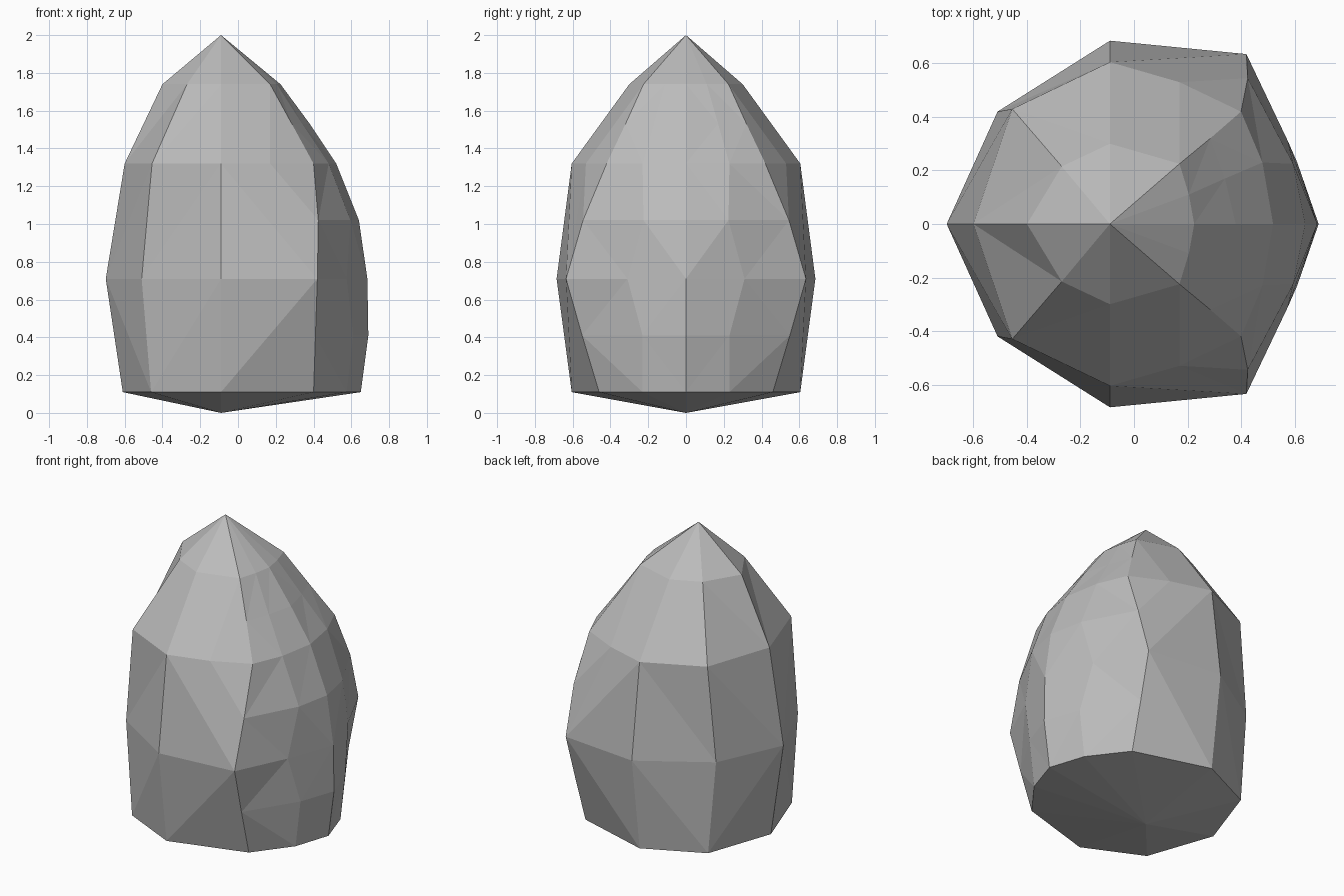
import bpy
import bmesh

default_cube = bpy.data.objects.get("Cube")
if default_cube:
    bpy.data.objects.remove(default_cube, do_unlink=True)

# Stone colour
stone_grey = bpy.data.materials.new("stone_grey")
stone_grey.use_nodes = True
grey = (0.5, 0.5, 0.5, 1)
stone_grey.diffuse_color = grey
shader = next(n for n in stone_grey.node_tree.nodes if n.type == "BSDF_PRINCIPLED")
shader.inputs["Base Color"].default_value = grey

coarse_levels = [0.11, 0.71, 1.32, 1.74]
fine_levels = [0.11, 0.41, 0.71, 1.02, 1.32, 1.53, 1.74]
axis_x = -0.09

bm = bmesh.new()


def column(points, levels):
    """Upright row of vertices, from the base ring to the crown ring."""
    return [bm.verts.new((x, y, z)) for (x, y), z in zip(points, levels)]


def strip(left, right, creases):
    """Triangulated facets between two columns; one crease sign per cell."""
    for i, crease in enumerate(creases):
        a, b, c, d = left[i], right[i], right[i + 1], left[i + 1]
        triangles = [(a, b, c), (a, c, d)] if crease == "/" else [(a, b, d), (b, c, d)]
        for triangle in triangles:
            bm.faces.new(triangle)


# Broad facets on the plain side
west = column([(-0.7 + 0.09, 0), (-0.7, 0), (-0.6, 0), (-0.4, 0)], coarse_levels)
slant = column([(-0.46, -0.43), (-0.51, -0.42), (-0.455, -0.43), (-0.27, -0.215)], coarse_levels)
front = column([(axis_x, -0.605), (axis_x, -0.685), (axis_x, -0.605), (axis_x, -0.3)], coarse_levels)

# Finer facets on the chipped side
corner = column([(0.4, -0.46), (0.41, -0.55), (0.42, -0.635), (0.425, -0.545),
                 (0.4, -0.42), (0.285, -0.32), (0.17, -0.225)], fine_levels)
chip = column([(0.575, -0.23), (0.61, -0.23), (0.575, -0.31), (0.595, -0.225),
               (0.48, -0.23), (0.34, -0.17), (0.205, -0.11)], fine_levels)
east = column([(0.65, 0), (0.69, 0), (0.685, 0), (0.64, 0),
               (0.52, 0), (0.38, 0), (0.225, 0)], fine_levels)

strip(west, slant, "\\//")
strip(slant, front, "///")
strip(corner, chip, "\\/\\/\\/")
strip(chip, east, "\\/\\/\\/")

# Large facets joining the broad side to the fine side
base, belly, shoulder, crown = front
shoulder_mid = bm.verts.new((0.17, -0.53, 1.32))
for facet in [
    (base, corner[0], corner[1], corner[2]),
    (base, corner[2], belly),
    (belly, corner[2], shoulder),
    (shoulder, corner[2], shoulder_mid),
    (shoulder_mid, corner[2], corner[3]),
    (shoulder_mid, corner[3], corner[4]),
    (shoulder_mid, corner[4], corner[5], corner[6]),
    (shoulder, shoulder_mid, corner[6], crown),
]:
    bm.faces.new(facet)

# Pointed top and shallow underside
columns = [west, slant, front, corner, chip, east]
tip = bm.verts.new((axis_x, 0, 2))
foot = bm.verts.new((axis_x, 0, 0))
for left, right in zip(columns, columns[1:]):
    bm.faces.new((left[-1], right[-1], tip))
    bm.faces.new((right[0], left[0], foot))

# Mirror the front half to the back
bmesh.ops.mirror(bm, geom=bm.verts[:] + bm.edges[:] + bm.faces[:],
                 axis="Y", merge_dist=0.001)
bmesh.ops.remove_doubles(bm, verts=bm.verts[:], dist=0.001)
bmesh.ops.recalc_face_normals(bm, faces=bm.faces[:])

mesh = bpy.data.meshes.new("pointed_stone")
bm.to_mesh(mesh)
bm.free()
mesh.materials.append(stone_grey)
stone = bpy.data.objects.new("pointed_stone", mesh)
bpy.context.collection.objects.link(stone)
